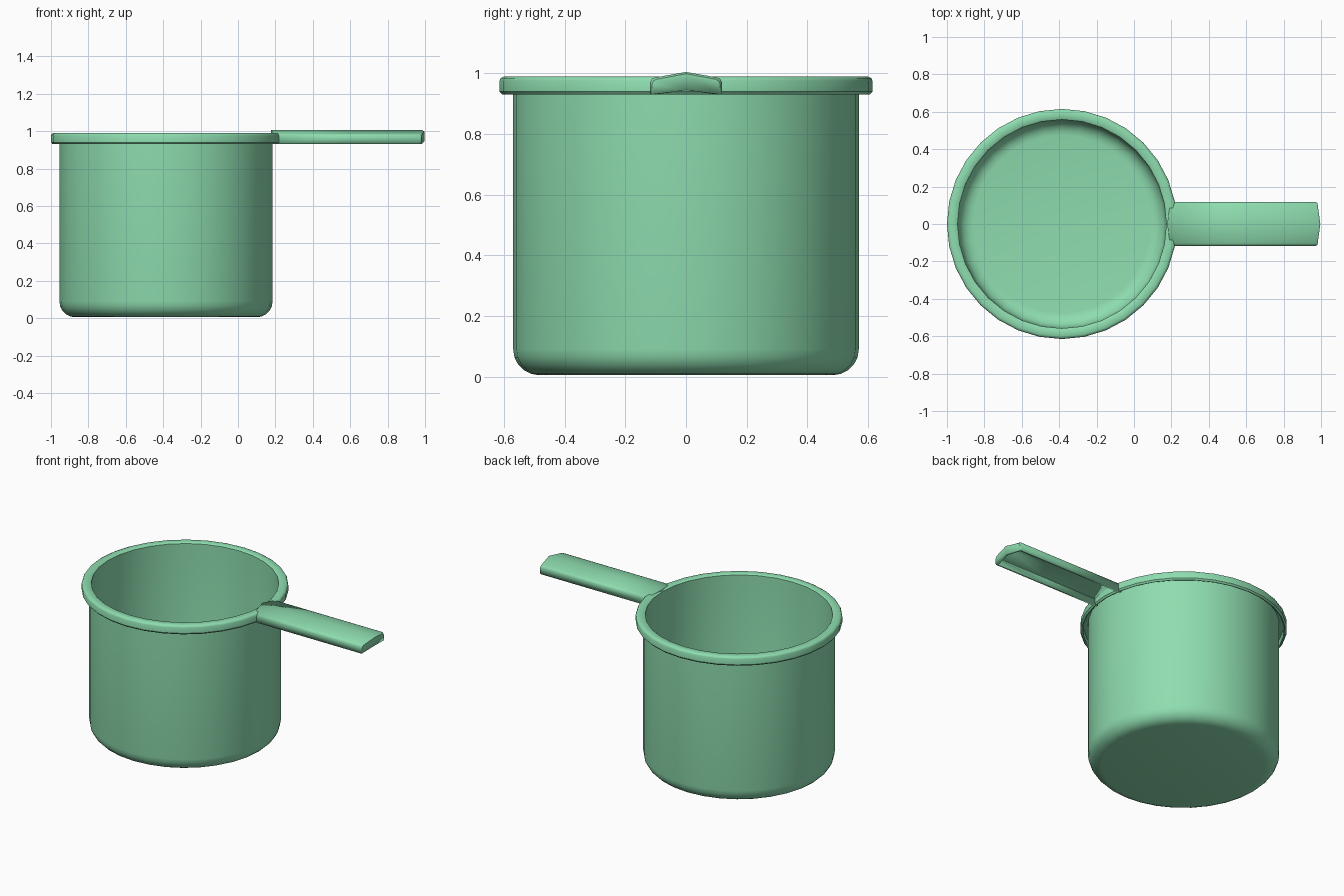
import bpy, bmesh, math

if "Cube" in bpy.data.objects:
    bpy.data.objects.remove(bpy.data.objects["Cube"])

CUP_X, SEGMENTS = -0.385, 32

green = bpy.data.materials.new("green_plastic")
green.diffuse_color = (0.27, 0.72, 0.43, 1)
green.use_nodes = True
green.node_tree.nodes["Principled BSDF"].inputs["Base Color"].default_value = green.diffuse_color


def finish(name, bm, angle=40):
    bmesh.ops.recalc_face_normals(bm, faces=bm.faces)
    mesh = bpy.data.meshes.new(name)
    bm.to_mesh(mesh)
    bm.free()
    obj = bpy.data.objects.new(name, mesh)
    bpy.context.collection.objects.link(obj)
    mesh.materials.append(green)
    bpy.ops.object.select_all(action='DESELECT')
    bpy.context.view_layer.objects.active = obj
    obj.select_set(True)
    bpy.ops.object.shade_smooth_by_angle(angle=math.radians(angle))
    return obj


def lathe(name, profile):
    bm = bmesh.new()
    verts = [bm.verts.new((r, 0, z)) for r, z in profile]
    edges = [bm.edges.new(pair) for pair in zip(verts, verts[1:])]
    bmesh.ops.spin(bm, geom=verts + edges, cent=(0, 0, 0), axis=(0, 0, 1),
                   angle=math.tau, steps=SEGMENTS)
    bmesh.ops.remove_doubles(bm, verts=bm.verts, dist=0.0005)
    obj = finish(name, bm)
    obj.location.x = CUP_X
    return obj


def fillet(r, z, radius, steps=5):
    angles = [math.pi / 2 * i / steps for i in range(steps + 1)]
    return [(r - radius + radius * math.sin(a), z + radius - radius * math.cos(a))
            for a in angles]


# Cup: outside wall, hollow turned-down rim, then inside wall and floor
outside = [(0, 0.005)] + fillet(0.57, 0.005, 0.085) + [(0.57, 0.972)]
rim = [(0.597, 0.972), (0.599, 0.932), (0.606, 0.93), (0.615, 0.94),
       (0.615, 0.976), (0.611, 0.985), (0.601, 0.99), (0.566, 0.99), (0.558, 0.984)]
inside = fillet(0.555, 0.022, 0.08)[::-1] + [(0, 0.022)]
lathe("cup", outside + rim + inside)

# Handle: hollow ridged channel with a closed, slightly pointed end
half = [(0.118, 0.931), (0.118, 0.972), (0.113, 0.982), (0.102, 0.987)]
section = [(-y, z) for y, z in half] + [(0, 1.005)] + [(y, z) for y, z in half[::-1]]


def station(bm, x, point, inset=0.0):
    return [bm.verts.new((x + point * (1 - abs(y) / 0.118), y * (1 - inset / 0.118),
                          z - (inset if z > 0.95 else 0))) for y, z in section]


bm = bmesh.new()
rows = [station(bm, 0.195, -0.018), station(bm, 0.6, 0),
        station(bm, 0.970, 0.015), station(bm, 0.981, 0.015, 0.006)]
for a, b in zip(rows, rows[1:]):
    for i in range(len(section) - 1):
        bm.faces.new((a[i], a[i + 1], b[i + 1], b[i]))
tip, mid = rows[-1], len(section) // 2
low = bm.verts.new((0.996, 0, 0.945))
bm.faces.new(tip[:mid + 1] + [low])
bm.faces.new([low] + tip[mid:])
obj = finish("handle", bm)
# the open shell must face outwards before it is thickened
if obj.data.polygons[3].normal.z < 0:
    obj.data.flip_normals()
solid = obj.modifiers.new("wall", 'SOLIDIFY')
solid.thickness = 0.018
solid.offset = -1
